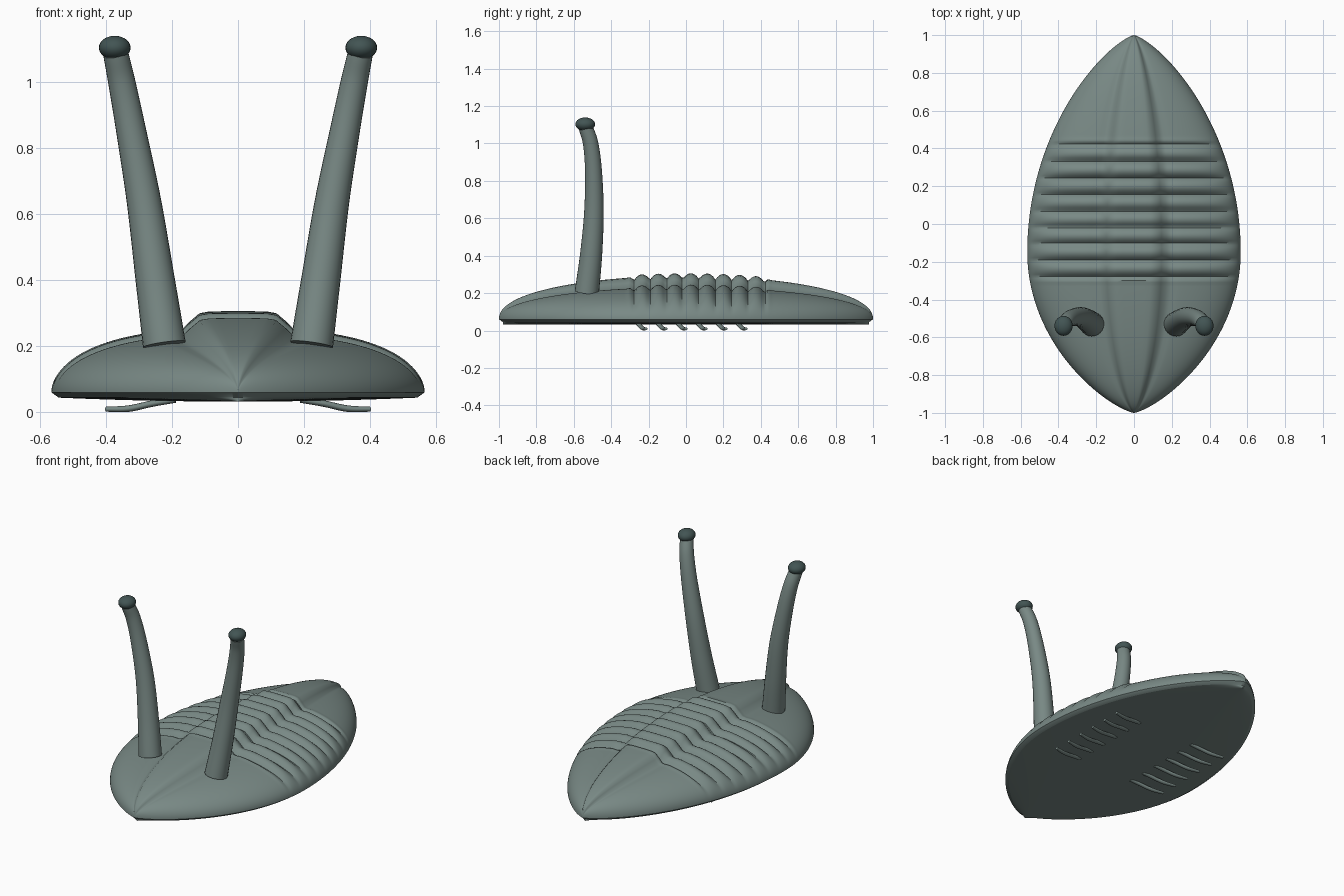
import bpy, bmesh, math
from mathutils import Vector

if "Cube" in bpy.data.objects:
    bpy.data.objects.remove(bpy.data.objects["Cube"])


def material(name, rgb):
    m = bpy.data.materials.new(name)
    m.diffuse_color = (*rgb, 1)
    m.use_nodes = True
    m.node_tree.nodes["Principled BSDF"].inputs["Base Color"].default_value = m.diffuse_color
    return m


SHELL = material("shell", (0.19, 0.25, 0.235))
DARK = material("eye_dark", (0.055, 0.09, 0.088))


def finish(bm, name, mat, angle=40):
    bmesh.ops.remove_doubles(bm, verts=bm.verts, dist=1e-5)
    bmesh.ops.recalc_face_normals(bm, faces=bm.faces)
    me = bpy.data.meshes.new(name)
    bm.to_mesh(me)
    bm.free()
    ob = bpy.data.objects.new(name, me)
    bpy.context.collection.objects.link(ob)
    me.materials.append(mat)
    bpy.ops.object.select_all(action='DESELECT')
    bpy.context.view_layer.objects.active = ob
    ob.select_set(True)
    bpy.ops.object.shade_smooth_by_angle(angle=math.radians(angle))
    return ob


def skin(bm, rings, caps=False):
    rows = [[bm.verts.new(p) for p in r] for r in rings]
    n = len(rows[0])
    for a, b in zip(rows, rows[1:]):
        for i in range(n):
            bm.faces.new((a[i], a[(i + 1) % n], b[(i + 1) % n], b[i]))
    if caps:
        bm.faces.new(rows[0])
        bm.faces.new(rows[-1])


def smoothstep(a, b, v):
    t = min(1, max(0, (v - a) / (b - a)))
    return t * t * (3 - 2 * t)


# Plan outline: widest a little ahead of the middle
def half_width(y):
    t = (y + 0.15) / 1.15 if y > -0.15 else (-0.15 - y) / 0.85
    return 0.565 * max(0, 1 - t * t) ** 0.75


RIB0, RIB1, RIBS = -0.28, 0.42, 8


# Top surface: domed side lobes, raised middle lobe and thorax ribs
def top_z(s, y):
    a = abs(s)
    rise = max(0, 1 - y * y) ** 0.45
    z = 0.182 * max(0, 1 - a ** 2.5) ** 0.5
    z += 0.05 * (1 - smoothstep(0.18, 0.34, a))
    z -= 0.008 * math.exp(-((a - 0.32) / 0.06) ** 2)
    z = 0.06 + z * rise
    if RIB0 - 0.04 < y < RIB1 + 0.04:
        u = (y - RIB0) / (RIB1 - RIB0)
        fade = smoothstep(RIB0 - 0.04, RIB0, y) * (1 - smoothstep(RIB1, RIB1 + 0.04, y))
        z += fade * (0.034 * abs(math.sin(math.pi * RIBS * u)) ** 0.7 - 0.02) * (1 - a ** 8)
    return z


# Body shell
bm = bmesh.new()
rings = []
NY, NS = 280, 60
ss = [math.sin(math.pi / 2 * (2 * i / NS - 1)) for i in range(NS + 1)]
for j in range(NY + 1):
    y = math.sin(math.pi / 2 * (2 * j / NY - 1))
    w = half_width(y) if 0 < j < NY else 0
    upper = [(w * s, y, top_z(s, y) if w else 0.06) for s in ss]
    lower = [(w * s * 0.96, y * 0.978, 0.032 + 0.012 * s * s) for s in reversed(ss)]
    rings.append(upper + lower)
skin(bm, rings)
finish(bm, "body_shell", SHELL)


# Tapered tube along a smooth path of (x, y, z, radius)
def tube_rings(pts, steps=8, sides=24, flat=1.0):
    P = [Vector(p) for p in pts]
    P = [2 * P[0] - P[1]] + P + [2 * P[-1] - P[-2]]
    line = []
    for i in range(1, len(P) - 2):
        a, b, c, d = P[i - 1:i + 3]
        for k in range(steps + (i == len(P) - 3)):
            t = k / steps
            line.append(0.5 * (2 * b + (c - a) * t + (2 * a - 5 * b + 4 * c - d) * t * t
                               + (3 * b - a - 3 * c + d) * t ** 3))
    rings = []
    for i, p in enumerate(line):
        d = (line[min(i + 1, len(line) - 1)] - line[max(i - 1, 0)]).xyz.normalized()
        u = Vector((0, 1, 0)) - d * d.y
        u.normalize()
        v = d.cross(u)
        rings.append([p.xyz + p.w * (u * math.cos(q) + v * math.sin(q) * flat)
                      for q in (2 * math.pi * k / sides for k in range(sides))])
    return rings


for side, label in ((-1, "left"), (1, "right")):
    # Eye stalk
    bm = bmesh.new()
    path = [(0.223, -0.53, 0.205, 0.065), (0.252, -0.507, 0.41, 0.059),
            (0.285, -0.492, 0.64, 0.052), (0.325, -0.495, 0.86, 0.045),
            (0.352, -0.51, 1.0, 0.041), (0.37, -0.536, 1.085, 0.038)]
    skin(bm, tube_rings([(side * x, y, z, r) for x, y, z, r in path]), True)
    finish(bm, label + "_eye_stalk", SHELL)

    # Eye
    bm = bmesh.new()
    bmesh.ops.create_uvsphere(bm, u_segments=24, v_segments=14, radius=1)
    for v in bm.verts:
        v.co = (side * 0.373 + v.co.x * 0.048, -0.539 + v.co.y * 0.053, 1.103 + v.co.z * 0.036)
    finish(bm, label + "_eye", DARK, 60)

    # Row of small legs underneath
    bm = bmesh.new()
    for i in range(6):
        y = -0.235 + i * 0.107
        leg = [(0.19, y - 0.022, 0.038, 0.013), (0.26, y - 0.012, 0.026, 0.013),
               (0.33, y + 0.005, 0.011, 0.013), (0.40, y + 0.02, 0.009, 0.010)]
        skin(bm, tube_rings([(side * a, b, c, r) for a, b, c, r in leg], 5, 12, 0.75), True)
    finish(bm, label + "_legs", SHELL)
